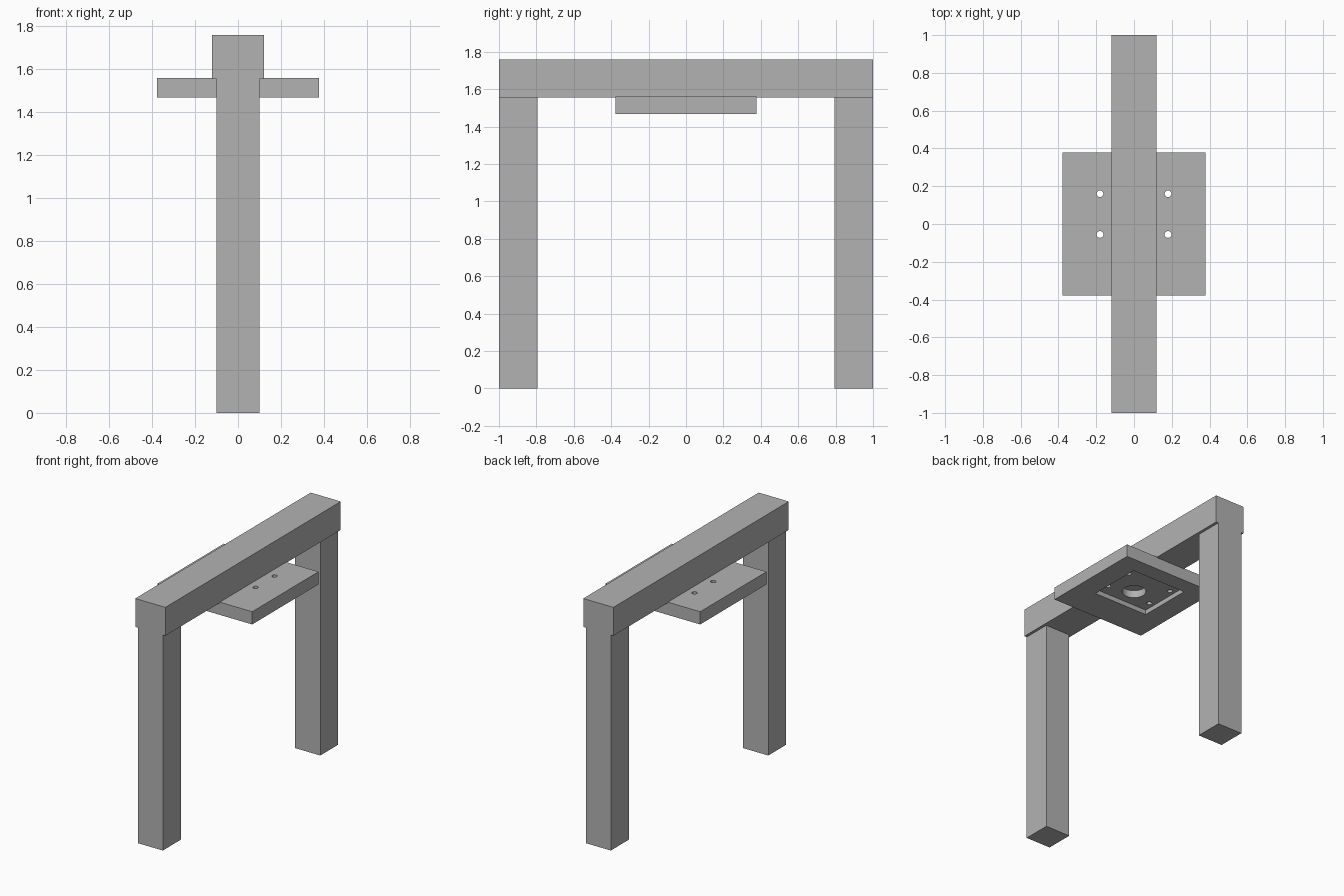
import bpy
import math

cube = bpy.data.objects.get("Cube")
if cube:
    bpy.data.objects.remove(cube, do_unlink=True)

# One plain grey for the whole frame
grey = bpy.data.materials.new("plain_grey")
grey.use_nodes = True
COLOUR = (0.45, 0.45, 0.45, 1)
grey.diffuse_color = COLOUR
grey.node_tree.nodes["Principled BSDF"].inputs["Base Color"].default_value = COLOUR


def box(name, low, high):
    """Box spanning two opposite corners."""
    centre = [(a + b) / 2 for a, b in zip(low, high)]
    bpy.ops.mesh.primitive_cube_add(size=1, location=centre)
    obj = bpy.context.object
    obj.name = name
    obj.scale = [b - a for a, b in zip(low, high)]
    bpy.ops.object.transform_apply(location=False, rotation=False, scale=True)
    obj.data.materials.append(grey)
    return obj


def cut(target, cutter):
    """Subtract the cutter from the target and discard it."""
    mod = target.modifiers.new("cut", 'BOOLEAN')
    mod.operation = 'DIFFERENCE'
    mod.solver = 'EXACT'
    mod.object = cutter
    cutter.hide_render = True
    bpy.context.view_layer.objects.active = target
    bpy.ops.object.modifier_apply(modifier=mod.name)
    bpy.data.objects.remove(cutter, do_unlink=True)


def drill(target, x, y, z, radius, sides):
    """Vertical round hole through the target."""
    bpy.ops.mesh.primitive_cylinder_add(vertices=sides, radius=radius, depth=0.4,
                                        location=(x, y, z))
    cutter = bpy.context.object
    cutter.data.materials.append(grey)
    cut(target, cutter)


BEAM_Z, TOP_Z = 1.555, 1.76
PLATE_Z, PLATE_TOP = 1.468, 1.56
HALF = 0.378

# Top beam and the two legs beneath its ends
box("top_beam", (-0.12, -1, BEAM_Z), (0.12, 1, TOP_Z))
box("front_leg", (-0.1, -1, 0), (0.1, -0.795, BEAM_Z))
box("back_leg", (-0.1, 0.795, 0), (0.1, 1, BEAM_Z))

# Mounting plate under the beam, with a recess in its underside
plate = box("mounting_plate", (-HALF, -HALF, PLATE_Z), (HALF, HALF, PLATE_TOP))
cut(plate, box("recess_cutter", (-0.22, -0.14, PLATE_Z - 0.1), (0.22, 0.258, PLATE_Z + 0.034)))

# Central opening and four screw holes
drill(plate, 0, 0, PLATE_Z, 0.08, 48)
for x in (-0.18, 0.18):
    for y in (-0.055, 0.16):
        drill(plate, x, y, PLATE_Z, 0.018, 24)

bpy.ops.object.select_all(action='DESELECT')
plate.select_set(True)
bpy.context.view_layer.objects.active = plate
bpy.ops.object.shade_smooth_by_angle(angle=math.radians(30))
